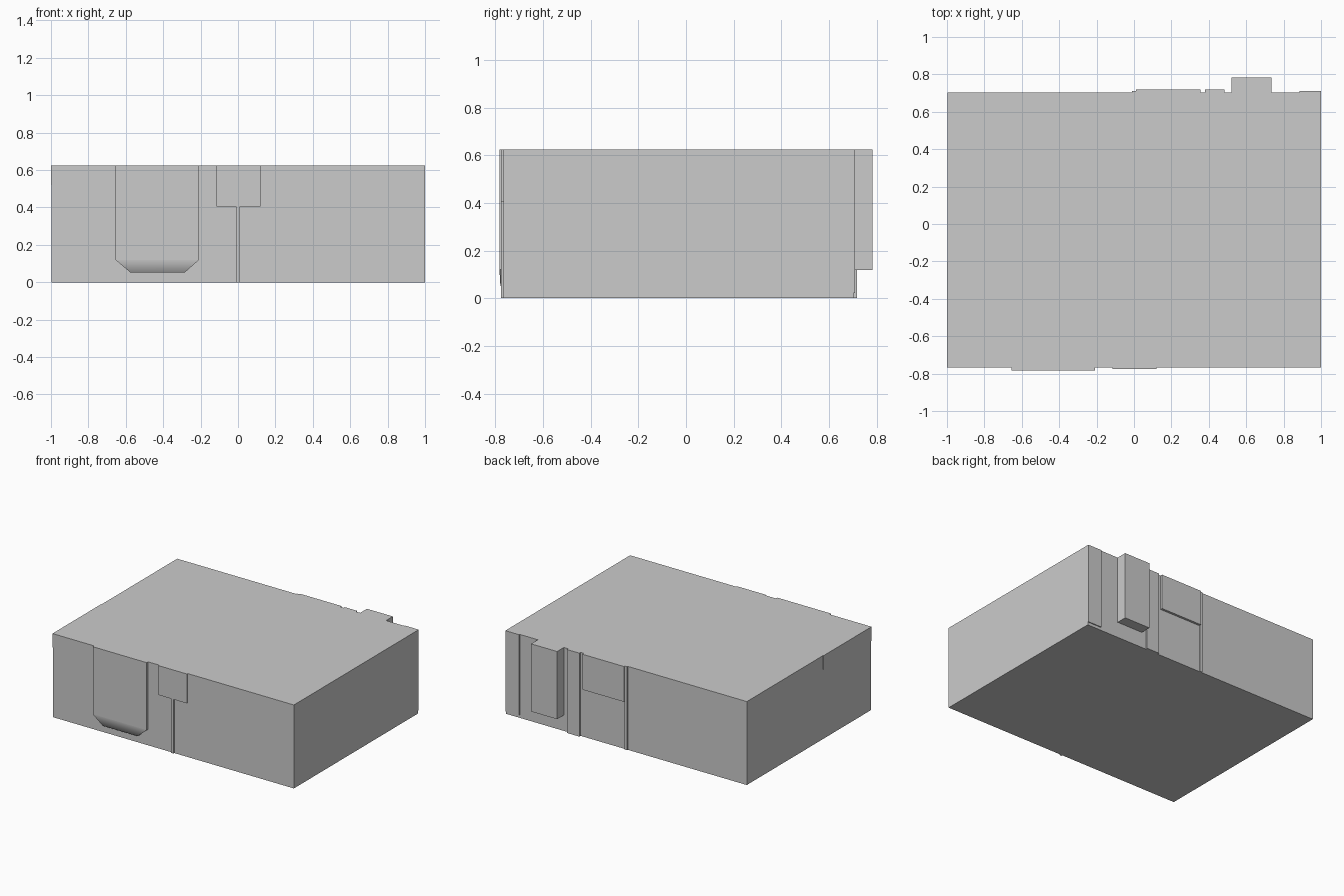
import bpy

if "Cube" in bpy.data.objects:
    bpy.data.objects.remove(bpy.data.objects["Cube"])

TOP = 0.625
FRONT, BACK, LEFT = -0.767, 0.703, -0.996


def mesh_object(name, verts, faces):
    mesh = bpy.data.meshes.new(name)
    mesh.from_pydata(verts, [], faces)
    mesh.update()
    obj = bpy.data.objects.new(name, mesh)
    bpy.context.collection.objects.link(obj)
    return obj


def box(name, x0, x1, y0, y1, z0, z1=TOP):
    verts = [(x, y, z) for z in (z0, z1)
             for x, y in ((x0, y0), (x1, y0), (x1, y1), (x0, y1))]
    faces = [(3, 2, 1, 0), (4, 5, 6, 7)]
    faces += [(i, (i + 1) % 4, (i + 1) % 4 + 4, i + 4) for i in range(4)]
    return mesh_object(name, verts, faces)


# Main block
box("body", LEFT, 1, FRONT, BACK, 0)

# Shallow raised panels on the front
box("front_small_panel", -0.115, 0.12, -0.776, FRONT, 0.405)
box("front_seam_strip", -0.01, 0.01, -0.776, FRONT, 0, 0.405)

# Upper panel on the left side
box("left_side_panel", -1, LEFT, FRONT, -0.2, 0.52)

# Raised panels, strips and deep tab on the back
box("back_seam_strip", -0.01, 0.01, BACK, 0.711, 0)
box("back_wide_panel", 0.01, 0.355, BACK, 0.72, 0.36)
box("back_narrow_strip", 0.38, 0.485, BACK, 0.718, 0)
box("back_tab", 0.52, 0.735, BACK, 0.783, 0.118)
box("back_corner_panel", 0.885, 1, BACK, 0.71, 0.022)

# Large front panel with cut lower corners and a slightly receding lower lip
outline = [(-0.655, TOP), (-0.655, 0.12), (-0.575, 0.052),
           (-0.285, 0.052), (-0.208, 0.12), (-0.208, TOP)]
n = len(outline)
verts = [(x, -0.779 if z < 0.1 else -0.783, z) for x, z in outline]
verts += [(x, FRONT, z) for x, z in outline]
faces = [(0, 1, 4, 5), (1, 2, 3, 4), (2, 2 + n, 3 + n, 3)]
faces += [(i, i + n, (i + 1) % n + n, (i + 1) % n) for i in (0, 1, 3, 4, 5)]
faces.append(tuple(reversed(range(n, 2 * n))))
panel = mesh_object("front_large_panel", verts, faces)
# Lip and underside blend softly, every other face stays flat
for i in (1, 2):
    panel.data.polygons[i].use_smooth = True
